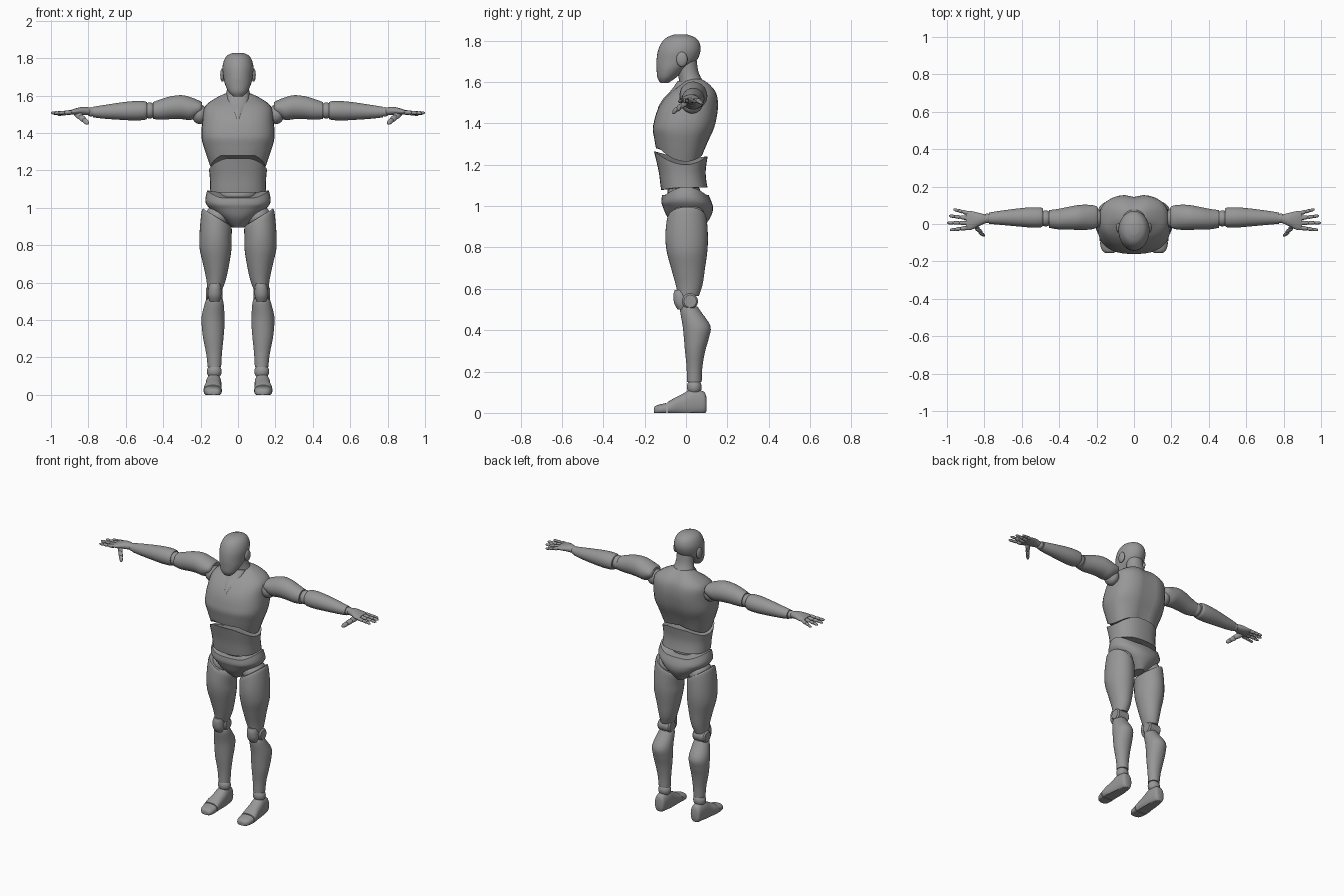
import bpy, bmesh, math

# Dark grey finish shared by every part
GREY = bpy.data.materials.new("dark_grey")
GREY.diffuse_color = (.31, .31, .31, 1)


def finish(name, bm, mirror):
    bmesh.ops.recalc_face_normals(bm, faces=bm.faces)
    me = bpy.data.meshes.new(name)
    bm.to_mesh(me)
    bm.free()
    me.materials.append(GREY)
    me.shade_smooth()
    me.set_sharp_from_angle(angle=math.radians(40))
    ob = bpy.data.objects.new(name, me)
    bpy.context.collection.objects.link(ob)
    if mirror:
        ob.modifiers.new("Mirror", 'MIRROR').use_mirror_merge = False
    return ob


def spline(p0, p1, p2, p3, t):
    return [0.5 * (2*b + (c - a)*t + (2*a - 5*b + 4*c - d)*t*t + (3*b - a - 3*c + d)*t**3)
            for a, b, c, d in zip(p0, p1, p2, p3)]


def loft(name, axis, secs, mirror=False, power=2.0, deform=None, sides=32, steps=4):
    """Sections are (position along axis, centre u, centre v, radius u, radius v)."""
    rows = []
    for i in range(len(secs) - 1):
        a, b = secs[max(i-1, 0)], secs[min(i+2, len(secs)-1)]
        rows += [spline(a, secs[i], secs[i+1], b, k/steps) for k in range(steps)]
    rows.append(secs[-1])
    order = {'x': (0, 1, 2), 'y': (1, 0, 2), 'z': (2, 0, 1)}[axis]
    bm = bmesh.new()
    rings = []
    for t, cu, cv, ru, rv in rows:
        ring = []
        for k in range(sides):
            ang = 2 * math.pi * k / sides
            c, s = math.cos(ang), math.sin(ang)
            co = [0, 0, 0]
            vals = (t, cu + ru * math.copysign(abs(c)**(2/power), c),
                    cv + rv * math.copysign(abs(s)**(2/power), s))
            for o, v in zip(order, vals):
                co[o] = v
            ring.append(bm.verts.new(deform(*co) if deform else co))
        rings.append(ring)
    for r0, r1 in zip(rings, rings[1:]):
        for k in range(sides):
            j = (k + 1) % sides
            bm.faces.new((r0[k], r0[j], r1[j], r1[k]))
    for r in (rings[0], rings[-1]):
        mid = bm.verts.new([sum(v.co[i] for v in r) / sides for i in range(3)])
        for k in range(sides):
            bm.faces.new((r[k], r[(k+1) % sides], mid))
    return finish(name, bm, mirror)


def ball(name, centre, radii, mirror=True):
    bm = bmesh.new()
    bmesh.ops.create_uvsphere(bm, u_segments=24, v_segments=14, radius=1)
    bmesh.ops.scale(bm, vec=radii, verts=bm.verts)
    bmesh.ops.translate(bm, vec=centre, verts=bm.verts)
    return finish(name, bm, mirror)


def clamp(v):
    return max(0.0, min(1.0, v))


# Head, ears and neck
loft("head", 'z', [
    (1.595, 0, -.105, .025, .018), (1.62, 0, -.094, .05, .044), (1.66, 0, -.072, .069, .07),
    (1.70, 0, -.047, .078, .096), (1.75, 0, -.033, .083, .103), (1.79, 0, -.027, .074, .092),
    (1.815, 0, -.025, .056, .069), (1.829, 0, -.025, .026, .034)])
ball("ear", (.083, -.02, 1.71), (.012, .027, .036))
loft("neck", 'z', [(1.56, 0, .03, .085, .065), (1.60, 0, .025, .068, .058),
                   (1.65, 0, .01, .056, .05), (1.72, 0, 0, .055, .05)])
loft("throat_inset", 'z', [(1.475, 0, -.12, .01, .017), (1.52, 0, -.088, .03, .022),
                           (1.56, 0, -.048, .05, .024), (1.605, 0, .0, .06, .04)])


# Chest with arched lower rim and spine groove
def chest_shape(x, y, z):
    w = clamp((1.40 - z) / .185)
    lift = .065 * clamp(-y / .13)**2 + .035 * clamp(y / .085)**2
    if y > 0:
        y -= .014 * math.exp(-(x / .035)**2) * clamp(y / .06)
    return x, y, z + w * lift


loft("chest", 'z', [
    (1.215, 0, -.03, .147, .115), (1.29, 0, -.022, .172, .132), (1.375, 0, -.010, .195, .150),
    (1.47, 0, .011, .19, .147), (1.54, 0, .033, .178, .119), (1.585, 0, .046, .122, .077),
    (1.615, 0, .042, .06, .042)], power=2.5, deform=chest_shape)


# Abdomen with raised front and back rim
def waist_shape(x, y, z):
    w = clamp((z - 1.12) / .08)
    return x, y, z + w * (.065 * clamp(-y / .15)**2 + .04 * clamp(y / .1)**2) \
        - (1 - w) * .012 * clamp(-y / .12)**2


loft("abdomen", 'z', [
    (1.09, 0, -.008, .15, .112), (1.15, 0, -.018, .15, .113), (1.2, 0, -.025, .155, .13)],
    power=2.4, deform=waist_shape)
ball("waist_joint", (0, -.01, 1.07), (.10, .08, .05), False)


# Pelvis with dipped front and back rim
def pelvis_shape(x, y, z):
    return x, y, z - .04 * clamp((z - 1.0) / .09) * clamp(abs(y) / .1)**2


loft("pelvis", 'z', [
    (.895, 0, .022, .032, .062), (.94, 0, .015, .085, .1), (.98, 0, .012, .135, .118),
    (1.03, 0, .003, .174, .122), (1.093, 0, -.003, .165, .113)],
    power=2.2, deform=pelvis_shape)


# Legs
def thigh_shape(x, y, z):
    return x, y, z + .62 * (x - .113) * clamp((z - .78) / .16)


ball("hip_joint", (.11, .01, .95), (.066, .08, .066))
loft("thigh", 'z', [
    (.565, .123, .012, .04, .05), (.62, .117, .015, .053, .065), (.70, .117, .01, .07, .082),
    (.78, .12, .005, .085, .098), (.85, .12, .003, .085, .103), (.93, .114, .004, .081, .097),
    (.95, .113, .005, .074, .09)], True, deform=thigh_shape)
loft("knee_joint", 'x', [(.082, .02, .54, .03, .03), (.09, .02, .54, .038, .038),
                         (.164, .02, .54, .038, .038), (.172, .02, .54, .03, .03)], True, steps=1)
loft("knee_cap", 'z', [(.50, .125, -.02, .025, .02), (.53, .125, -.023, .035, .034),
                       (.57, .124, -.025, .034, .036), (.595, .122, -.03, .026, .024)], True)
loft("shin", 'z', [
    (.15, .126, .04, .036, .036), (.22, .128, .041, .042, .038), (.30, .132, .044, .054, .049),
    (.36, .133, .05, .06, .06), (.42, .133, .051, .061, .067), (.49, .127, .022, .05, .05),
    (.515, .126, .015, .042, .04)], True)
ball("ankle_joint", (.127, .04, .125), (.04, .036, .04))


# Feet with flat soles
def sole(x, y, z):
    return x, y, max(z, 0)


loft("foot", 'y', [
    (.098, .13, .042, .024, .036), (.085, .13, .048, .034, .055), (.03, .13, .05, .041, .065),
    (-.02, .132, .038, .044, .052), (-.06, .135, .03, .048, .04), (-.09, .135, .022, .049, .03)],
    True, power=2.4, deform=sole)
loft("toes", 'y', [(-.094, .135, .02, .048, .028), (-.13, .133, .016, .043, .024),
                   (-.148, .131, .013, .033, .02), (-.155, .13, .012, .022, .012)],
     True, power=2.4, deform=sole)

# Arms
ball("shoulder_joint", (.205, .03, 1.5), (.042, .052, .052))
loft("upper_arm", 'x', [
    (.192, .038, 1.535, .045, .028), (.205, .037, 1.534, .06, .038), (.25, .036, 1.53, .067, .06),
    (.30, .035, 1.538, .066, .064), (.36, .03, 1.535, .06, .061), (.41, .026, 1.526, .054, .055),
    (.455, .027, 1.52, .047, .045)], True)
ball("elbow_joint", (.472, .03, 1.52), (.036, .043, .043))
loft("forearm", 'x', [
    (.486, .035, 1.52, .045, .043), (.5, .035, 1.52, .053, .05), (.55, .035, 1.519, .054, .052),
    (.62, .035, 1.517, .048, .047), (.72, .033, 1.513, .037, .036), (.775, .031, 1.512, .03, .028)], True)
ball("wrist_joint", (.785, .03, 1.513), (.024, .026, .025))

# Hands
loft("palm", 'x', [
    (.79, .028, 1.516, .022, .02), (.83, .024, 1.518, .036, .022), (.87, .019, 1.514, .05, .017),
    (.897, .018, 1.511, .05, .011)], True)


def finger(name, base, tip, r, axis='x'):
    secs = []
    for f, s in ((0, .9), (.15, 1.1), (.36, .95), (.42, .7), (.48, .95), (.66, .85),
                 (.71, .6), (.76, .82), (.92, .7), (1, .3)):
        x, y, z = (a + (b - a) * f for a, b in zip(base, tip))
        secs.append(((x, y, z) if axis == 'x' else (y, x, z)) + (r * s, r * s))
    loft(name, axis, secs, True, sides=12, steps=2)


for i, (y0, x1, y1, z1) in enumerate([(.057, .965, .078, 1.497), (.031, .99, .044, 1.504),
                                      (.006, 1.0, .006, 1.507), (-.02, .985, -.032, 1.506)]):
    finger(f"finger_{i + 1}", (.885, y0, 1.511), (x1, y1, z1), .0105)
finger("thumb", (.865, .008, 1.507), (.803, -.066, 1.452), .017, 'y')
